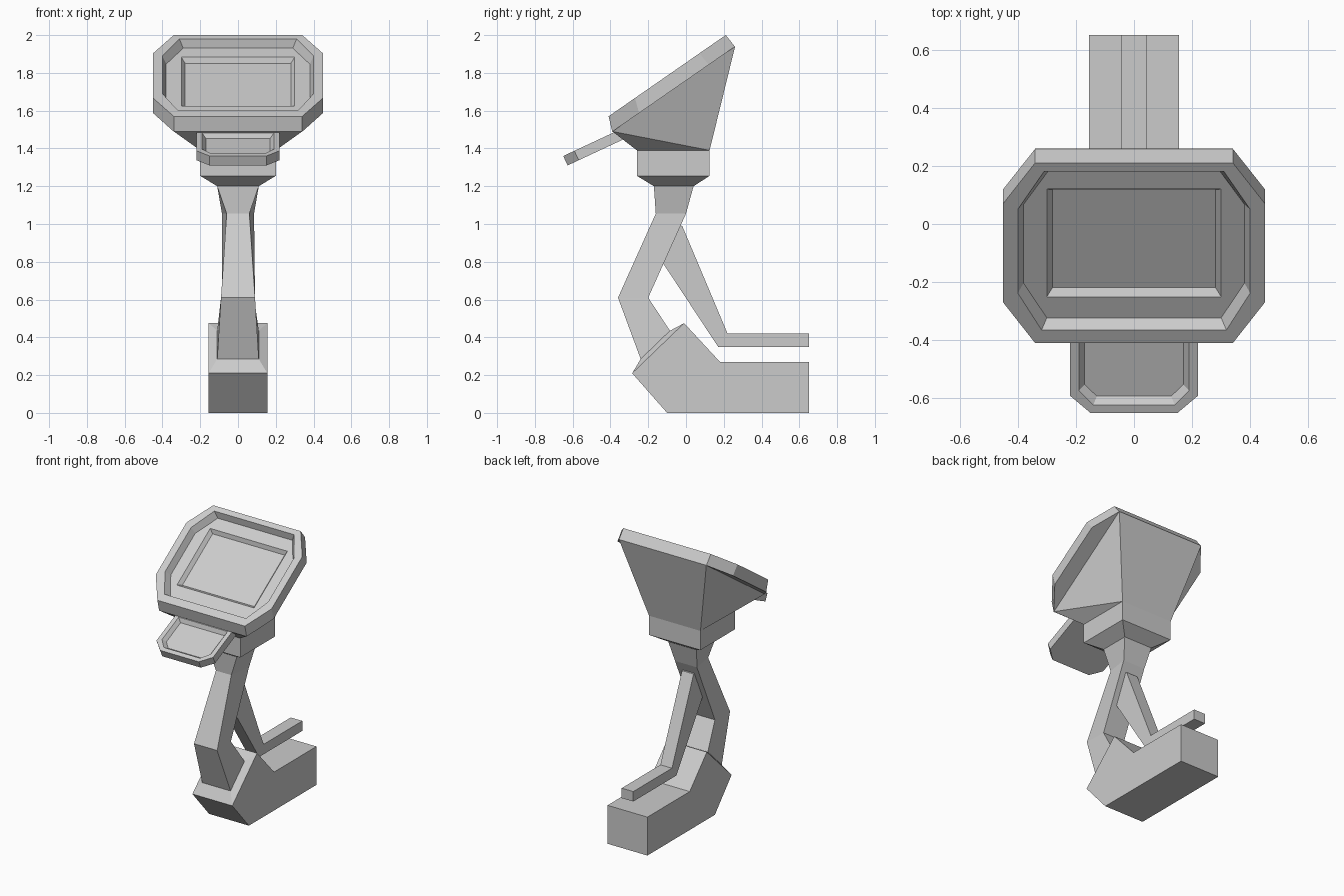
import bpy, bmesh, math
from mathutils import Vector

cube = bpy.data.objects.get("Cube")
if cube:
    bpy.data.objects.remove(cube)

GREY = (0.6, 0.6, 0.6, 1)
mat = bpy.data.materials.new("plain_grey")
mat.use_nodes = True
mat.diffuse_color = GREY
mat.node_tree.nodes["Principled BSDF"].inputs["Base Color"].default_value = GREY


def finish(name, bm):
    """Clean up a mesh and place it in the scene."""
    bmesh.ops.remove_doubles(bm, verts=bm.verts[:], dist=0.0005)
    bmesh.ops.recalc_face_normals(bm, faces=bm.faces[:])
    mesh = bpy.data.meshes.new(name)
    bm.to_mesh(mesh)
    bm.free()
    mesh.materials.append(mat)
    obj = bpy.data.objects.new(name, mesh)
    bpy.context.collection.objects.link(obj)
    return obj


def loft(name, loops):
    """Skin equal-length loops in order and cap both ends."""
    bm = bmesh.new()
    rings = [[bm.verts.new(p) for p in loop] for loop in loops]
    for a, b in zip(rings, rings[1:]):
        for i in range(len(a)):
            j = (i + 1) % len(a)
            bm.faces.new((a[i], a[j], b[j], b[i]))
    bm.faces.new(rings[0])
    bm.faces.new(rings[-1])
    return finish(name, bm)


def extrude_side(name, profile, hw):
    """Side profile in (y, z), extruded symmetrically across x."""
    return loft(name, [[(s * hw, y, z) for y, z in profile] for s in (-1, 1)])


def section(front, back):
    """Four-sided section; each end is (y, z, half width)."""
    (y0, z0, w0), (y1, z1, w1) = front, back
    return [(-w0, y0, z0), (w0, y0, z0), (w1, y1, z1), (-w1, y1, z1)]


def tilted_panel(name, origin, angle, rows):
    """Rows: side, front and rear half widths, four slope distances, height."""
    up = Vector((0, math.cos(angle), math.sin(angle)))
    out = Vector((0, -math.sin(angle), math.cos(angle)))
    loops = []
    for hw, front, rear, dist, height in rows:
        half = list(zip((front, hw, hw, rear), dist))
        outline = half + [(-w, v) for w, v in reversed(half)]
        loops.append([Vector((w, *origin)) + up * v + out * height
                      for w, v in outline])
    return loft(name, loops)


# Foot block
extrude_side("foot", [(-.285, .21), (-.10, 0), (.65, 0), (.65, .27),
                      (.18, .27), (-.01, .475)], .155)

# Bent leg, flaring into the foot and the collar
loft("leg", [
    section((-.285, .21, .155), (-.01, .475, .155)),
    section((-.24, .285, .11), (-.085, .435, .11)),
    section((-.36, .61, .09), (-.20, .61, .085)),
    section((-.16, 1.055, .06), (0, 1.055, .085)),
    section((-.17, 1.20, .11), (.04, 1.20, .11)),
])

# Rear brace running down and along above the foot
extrude_side("rear_brace", [(-.06, 1.0), (-.02, .99), (.22, .42), (.65, .42),
                            (.65, .35), (.17, .35), (-.12, .79), (-.15, .82)], .045)

# Collar under the head
loft("collar", [
    section((-.17, 1.20, .11), (.04, 1.20, .11)),
    section((-.26, 1.255, .20), (.125, 1.255, .20)),
    section((-.26, 1.39, .20), (.125, 1.39, .20)),
])

# Head housing: wedge between the collar and the tilted rim
bm = bmesh.new()
for w, y, z in ((.20, -.26, 1.39), (.20, .125, 1.39), (.34, -.39, 1.49), (.34, .26, 1.94)):
    for s in (-1, 1):
        bm.verts.new((s * w, y, z))
bmesh.ops.convex_hull(bm, input=bm.verts[:])
bmesh.ops.dissolve_limit(bm, angle_limit=0.02, verts=bm.verts[:], edges=bm.edges[:])
finish("head_housing", bm)

# Screen panel: chamfered rim, sunken bezel, sunken screen
tilted_panel("screen_panel", (-.41, 1.57), math.atan2(.43, .62), [
    (.45, .34, .34, (-.03, .143, .591, .76), -.078),
    (.45, .34, .34, (0, .17, .585, .755), 0),
    (.40, .318, .31, (.055, .21, .56, .718), 0),
    (.38, .30, .29, (.075, .22, .55, .698), -.045),
    (.30, .30, .30, (.163, .163, .614, .614), -.045),
    (.28, .28, .28, (.185, .185, .594, .594), -.07),
])

# Control tray projecting below the screen
tilted_panel("control_tray", (-.65, 1.36), math.radians(25), [
    (.22, .15, .22, (0, .065, .36, .36), -.055),
    (.22, .15, .22, (0, .065, .36, .36), 0),
    (.19, .14, .19, (.03, .085, .29, .29), 0),
    (.17, .128, .17, (.052, .096, .27, .27), -.025),
])
